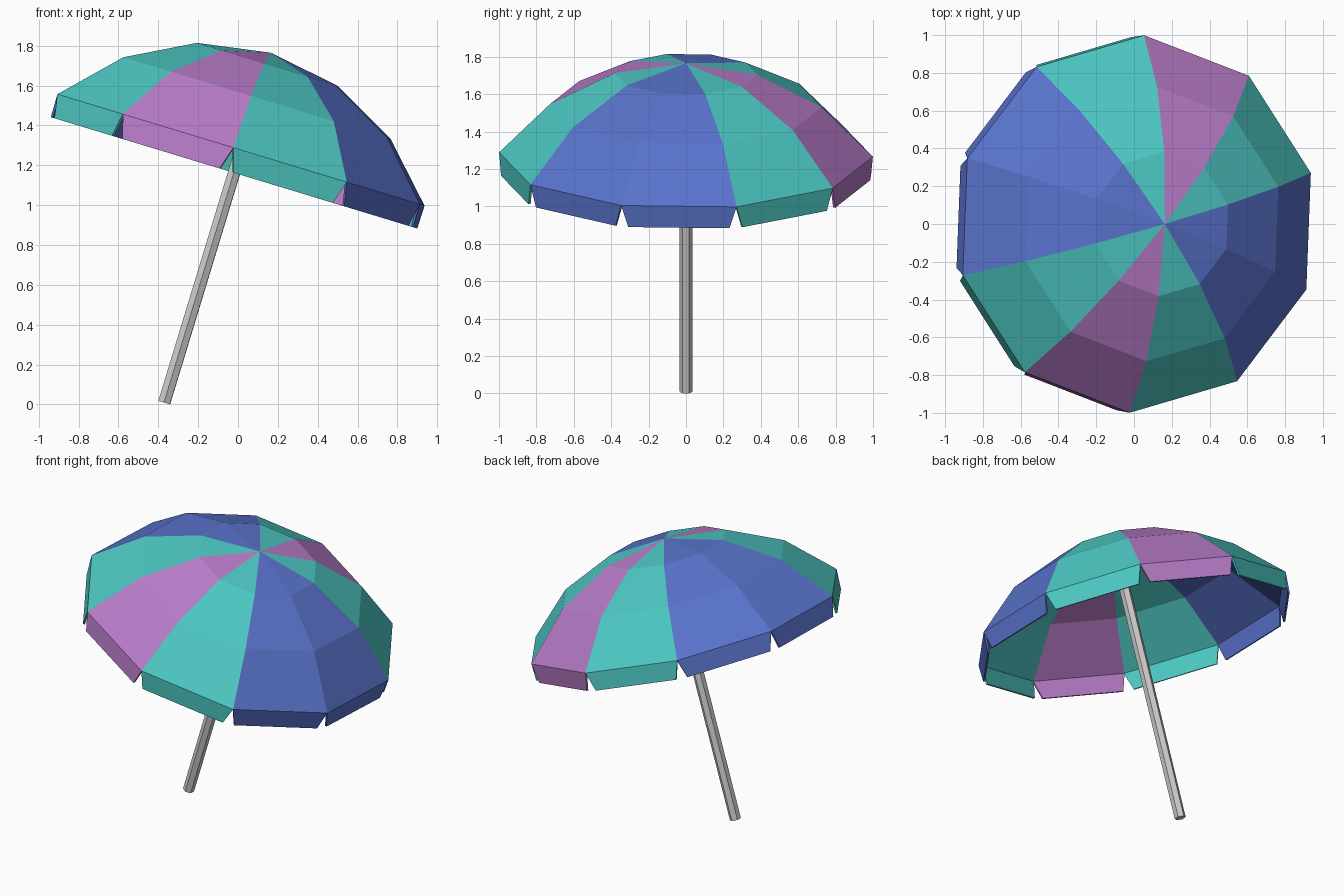
import bpy, bmesh, math
from mathutils import Matrix, Vector

if "Cube" in bpy.data.objects:
    bpy.data.objects.remove(bpy.data.objects["Cube"])

SIDES, START = 10, math.radians(15.7)
SPHERE_R = 1.235                       # canopy is a cap of this sphere
CAP = math.asin(1.0 / SPHERE_R)
FLAP, TRIM, THICK = 0.12, 0.038, 0.012
# everything is built upright around the rim centre, then leaned towards +x
LEAN = Matrix.Translation((0.015, 0, 1.277)) @ Matrix.Rotation(math.radians(16.9), 4, 'Y')


def material(name, rgb):
    m = bpy.data.materials.new(name)
    m.diffuse_color = (*rgb, 1)
    m.use_nodes = True
    m.node_tree.nodes["Principled BSDF"].inputs["Base Color"].default_value = m.diffuse_color
    return m


def make_object(name, bm, mats=()):
    mesh = bpy.data.meshes.new(name)
    bm.to_mesh(mesh)
    bm.free()
    for m in mats:
        mesh.materials.append(m)
    ob = bpy.data.objects.new(name, mesh)
    bpy.context.collection.objects.link(ob)
    ob.matrix_world = LEAN
    return ob


def add_thickness(ob):
    mod = ob.modifiers.new("thickness", 'SOLIDIFY')
    mod.thickness, mod.offset = THICK, -1


mats = [material("teal", (0.075, 0.58, 0.55)),
        material("purple", (0.48, 0.20, 0.58)),
        material("blue", (0.10, 0.17, 0.60))]
PATTERN = [0, 1, 0, 2, 2]


def ring_point(i, ring):
    a, t = START + i * math.tau / SIDES, CAP * ring / 3
    r = SPHERE_R * math.sin(t)
    return Vector((r * math.cos(a), r * math.sin(a),
                   SPHERE_R * (math.cos(t) - math.cos(CAP))))


# canopy: apex plus three rings of a ten-sided dome
bm = bmesh.new()
apex = bm.verts.new(ring_point(0, 0))
rings = [[bm.verts.new(ring_point(i, r)) for i in range(SIDES)] for r in (1, 2, 3)]
for i in range(SIDES):
    j = (i + 1) % SIDES
    faces = [bm.faces.new((rings[0][i], rings[0][j], apex))]
    for up, low in zip(rings, rings[1:]):
        faces.append(bm.faces.new((low[i], low[j], up[j], up[i])))
    for f in faces:
        f.material_index = PATTERN[i % 5]
add_thickness(make_object("canopy", bm, mats))

# hanging flaps: one tapered panel below each rim edge
bm = bmesh.new()
for i in range(SIDES):
    a, b = ring_point(i, 3), ring_point(i + 1, 3)
    inset = (b - a).normalized() * TRIM
    drop = Vector((0, 0, -FLAP))
    f = bm.faces.new([bm.verts.new(p) for p in (a + drop + inset, b + drop - inset, b, a)])
    f.material_index = PATTERN[i % 5]
add_thickness(make_object("canopy_flaps", bm, mats))

# pole: six-sided rod from the ground up to the canopy top
bottom, top = -1.325, 0.49
bm = bmesh.new()
bmesh.ops.create_cone(bm, cap_ends=True, segments=6, radius1=0.035, radius2=0.035,
                      depth=top - bottom,
                      matrix=Matrix.Translation((0, 0, (top + bottom) / 2))
                      @ Matrix.Rotation(math.radians(-2.5), 4, 'Z'))
make_object("pole", bm)
